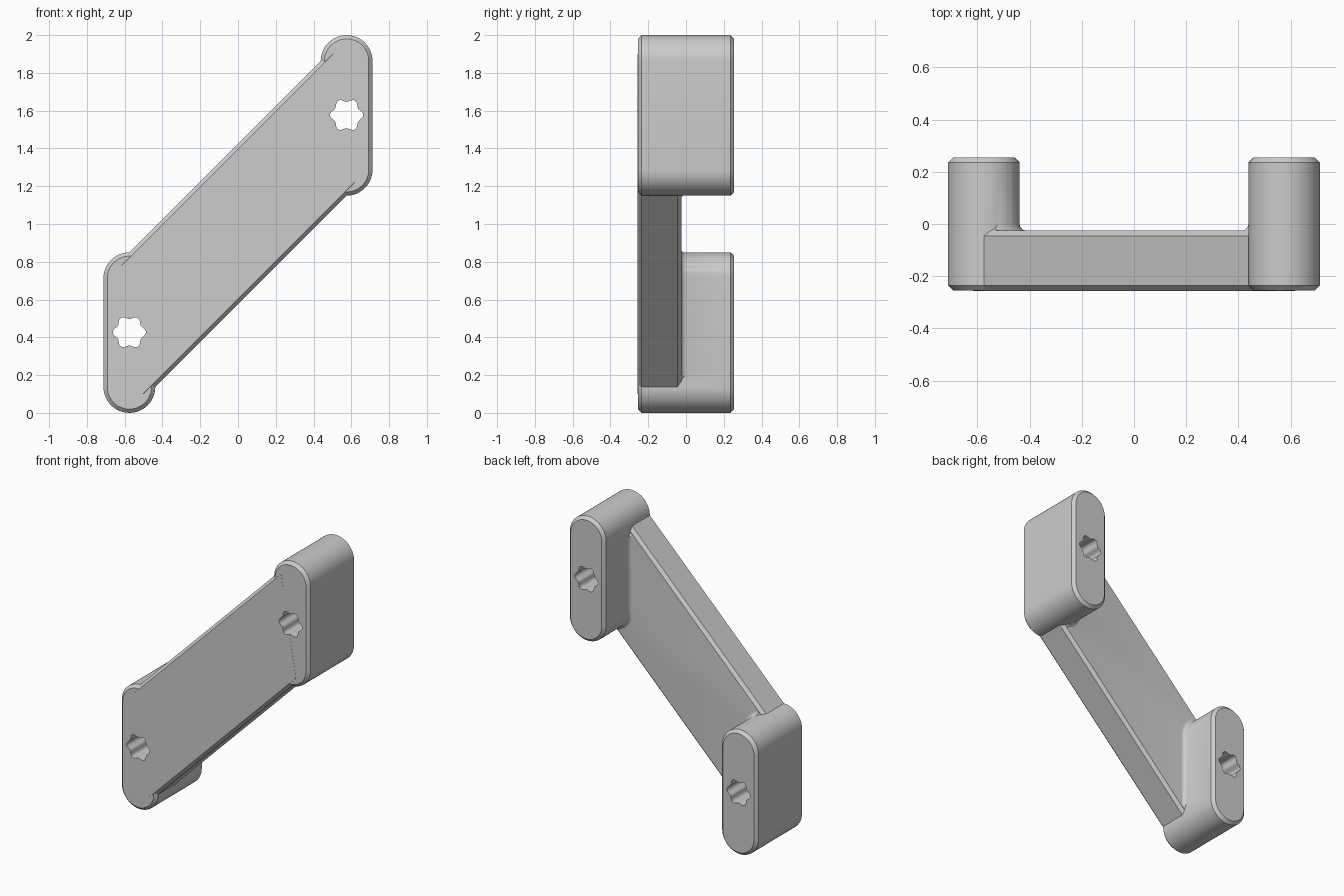
import bpy, bmesh, math

if "Cube" in bpy.data.objects:
    bpy.data.objects.remove(bpy.data.objects["Cube"], do_unlink=True)

TONE = 0.604
GREY = bpy.data.materials.new("light grey")
GREY.use_nodes = True
GREY.diffuse_color = (TONE, TONE, TONE, 1)
GREY.node_tree.nodes["Principled BSDF"].inputs["Base Color"].default_value = (TONE, TONE, TONE, 1)

R, PAD_X, PAD_H = 0.1372, 0.575, 0.85     # pad radius, centre offset, height
FRONT, BACK, PLATE_BACK = -0.255, 0.255, -0.025
CH, FILLET = 0.02, 0.027                  # edge chamfer, inner fillet
NUDGE = 0.0006                            # keeps joined faces from coinciding


def loft(name, outline, rings):
    """Solid from outline(offset) stacked along y; rings hold (y, offset)."""
    bm = bmesh.new()
    loops = [[bm.verts.new((x, y, z)) for x, z in outline(off)] for y, off in rings]
    for a, b in zip(loops, loops[1:]):
        for i in range(len(a)):
            j = (i + 1) % len(a)
            bm.faces.new((a[i], a[j], b[j], b[i]))
    bm.faces.new(loops[0])
    bm.faces.new(loops[-1])
    bmesh.ops.recalc_face_normals(bm, faces=bm.faces[:])
    mesh = bpy.data.meshes.new(name)
    bm.to_mesh(mesh)
    bm.free()
    mesh.materials.append(GREY)
    ob = bpy.data.objects.new(name, mesh)
    bpy.context.collection.objects.link(ob)
    return ob


def combine(target, tool, operation):
    """Apply a boolean and discard the tool."""
    mod = target.modifiers.new(operation, "BOOLEAN")
    mod.operation, mod.object, mod.solver = operation, tool, "EXACT"
    bpy.context.view_layer.objects.active = target
    bpy.ops.object.modifier_apply(modifier=mod.name)
    bpy.data.objects.remove(tool, do_unlink=True)


def stadium(cx, z0):
    def outline(off, n=24):
        pts = []
        for cz, start in ((z0 + PAD_H - R, 0), (z0 + R, math.pi)):
            for i in range(n + 1):
                a = start + math.pi * i / n
                pts.append((cx + (R + off) * math.cos(a), cz + (R + off) * math.sin(a)))
        return pts
    return outline


def slanted(off):
    """Diagonal band, long edges moved outward by off; its flat ends sit inside the pads."""
    half = 0.4245
    k = (half + off * math.sqrt(2)) / half
    dx, dz = -0.06 * k, (half - 0.06) * k
    return [(-0.56 + dx, 0.44 + dz), (0.56 + dx, 1.56 + dz),
            (0.56 - dx, 1.56 - dz), (-0.56 - dx, 0.44 - dz)]


def lobed(cx, cz):
    def outline(off, n=72):
        pts = []
        for i in range(n):
            a = math.tau * i / n
            r = 0.079 + 0.009 * math.cos(6 * a) + off
            pts.append((cx + r * math.cos(a), cz + r * math.sin(a)))
        return pts
    return outline


# Diagonal plate
bracket = loft("offset_bracket", slanted,
               [(FRONT - NUDGE, -CH), (FRONT - NUDGE + CH, 0),
                (PLATE_BACK - CH, 0), (PLATE_BACK, -CH)])

pads = ((-PAD_X, 0.0), (PAD_X, 2 - PAD_H))

# Rounded end pads
for cx, z0 in pads:
    pad = loft("pad", stadium(cx, z0),
               [(FRONT, -CH), (FRONT + CH, 0), (BACK - CH, 0), (BACK, -CH)])
    combine(bracket, pad, "UNION")

# Fillets where the pads rise from the plate, trimmed just inside the plate edges
arc = [math.radians(15 * i) for i in range(6)]
for cx, z0 in pads:
    rings = [(PLATE_BACK - 0.01, FILLET)]
    rings += [(PLATE_BACK - NUDGE + FILLET * (1 - math.cos(a)), FILLET * (1 - math.sin(a)))
              for a in arc]
    rings.append((PLATE_BACK + FILLET, -0.003))
    fillet = loft("fillet", stadium(cx, z0), rings)
    trim = loft("trim", slanted, [(-0.1, -0.002), (-0.047, -0.002), (0.01, -0.059)])
    combine(fillet, trim, "INTERSECT")
    combine(bracket, fillet, "UNION")

# Six-lobed through holes
for cx, cz in ((-PAD_X, 0.427), (PAD_X, 1.577)):
    combine(bracket, loft("hole", lobed(cx, cz), [(-0.4, 0), (0.4, 0)]), "DIFFERENCE")

bpy.ops.object.select_all(action="DESELECT")
bracket.select_set(True)
bpy.context.view_layer.objects.active = bracket
bpy.ops.object.shade_smooth_by_angle(angle=math.radians(28))
